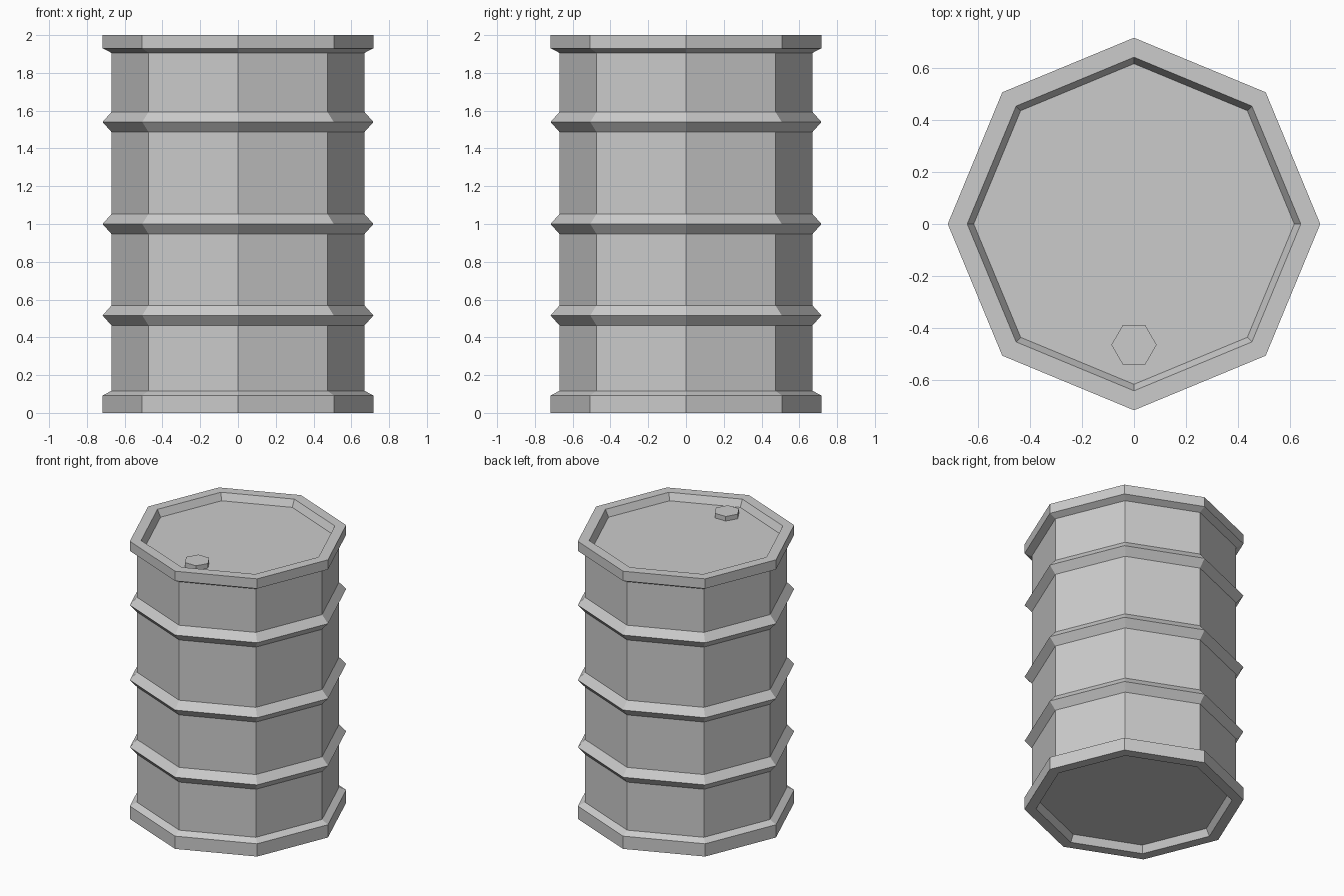
import bpy
import bmesh
import math

cube = bpy.data.objects.get("Cube")
if cube:
    bpy.data.objects.remove(cube, do_unlink=True)

# Single painted-metal colour
GREY = (0.6, 0.6, 0.6, 1.0)
metal = bpy.data.materials.new("grey metal")
metal.use_nodes = True
metal.diffuse_color = GREY
metal.node_tree.nodes["Principled BSDF"].inputs["Base Color"].default_value = GREY


def lathe(name, profile, sides, centre=(0, 0, 0)):
    """Stack rings of (radius, z), bridge them and cap both ends."""
    bm = bmesh.new()
    rings = []
    for radius, z in profile:
        angles = [math.tau * i / sides for i in range(sides)]
        rings.append([bm.verts.new((radius * math.cos(a), radius * math.sin(a), z))
                      for a in angles])
    for low, high in zip(rings, rings[1:]):
        for i in range(sides):
            j = (i + 1) % sides
            bm.faces.new((low[i], low[j], high[j], high[i]))
    bm.faces.new(rings[0][::-1])
    bm.faces.new(rings[-1])
    bmesh.ops.recalc_face_normals(bm, faces=bm.faces)
    mesh = bpy.data.meshes.new(name)
    bm.to_mesh(mesh)
    bm.free()
    mesh.materials.append(metal)
    obj = bpy.data.objects.new(name, mesh)
    obj.location = centre
    bpy.context.collection.objects.link(obj)
    return obj


WALL, RIM, LIP, PANEL = 0.67, 0.717, 0.642, 0.617
HEIGHT, RECESS = 2.0, 0.05

# Drum: recessed base, lower rim, three hoops, upper rim, recessed lid
profile = [(PANEL, RECESS), (LIP, 0), (RIM, 0), (RIM, 0.092), (WALL, 0.117)]
for z in (0.516, 1.0, 1.54):
    profile += [(WALL, z - 0.053), (RIM, z), (WALL, z + 0.053)]
profile += [(WALL, HEIGHT - 0.094), (RIM, HEIGHT - 0.07), (RIM, HEIGHT),
            (LIP, HEIGHT), (PANEL, HEIGHT - RECESS)]
lathe("drum_body", profile, 8)

# Hexagonal filler cap on the lid, near the front
lathe("filler_cap", [(0.087, 0), (0.087, 0.035)], 6,
      (0, -0.465, HEIGHT - RECESS - 0.002))
